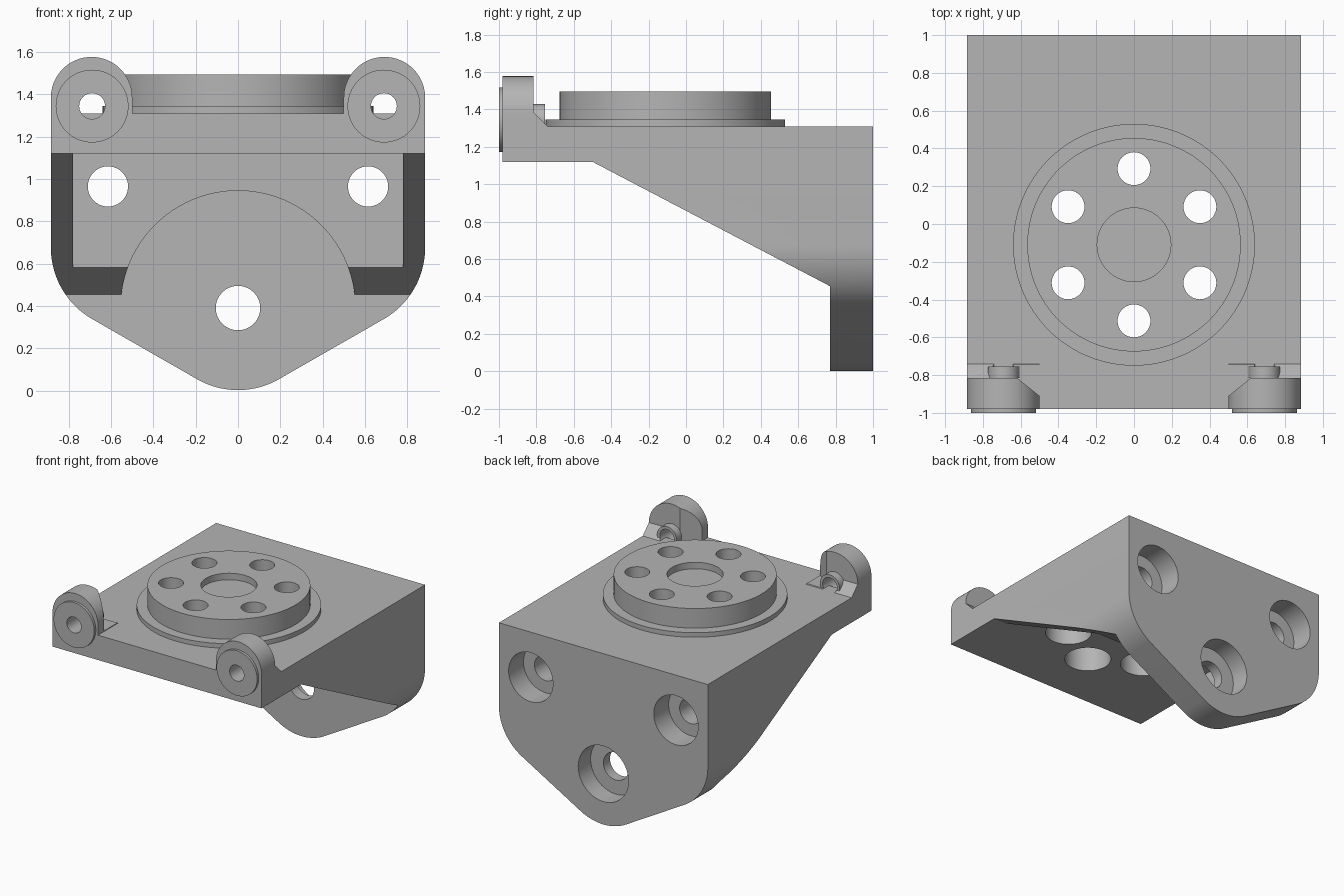
import bpy
import bmesh
from math import sin, cos, pi, radians
from mathutils import Vector

cube = bpy.data.objects.get("Cube")
if cube:
    bpy.data.objects.remove(cube, do_unlink=True)

grey = bpy.data.materials.new("light grey")
grey.use_nodes = True
grey.diffuse_color = (0.46, 0.46, 0.46, 1)
grey.node_tree.nodes["Principled BSDF"].inputs["Base Color"].default_value = grey.diffuse_color


def prism(name, outline, axis, lo, hi):
    """Extrude a 2D outline along an axis between two positions."""
    place = {"x": lambda a, b, d: (d, a, b),
             "y": lambda a, b, d: (a, d, b),
             "z": lambda a, b, d: (a, b, d)}[axis]
    bm = bmesh.new()
    face = bm.faces.new([bm.verts.new(place(a, b, lo)) for a, b in outline])
    ext = bmesh.ops.extrude_face_region(bm, geom=[face])
    verts = [v for v in ext["geom"] if isinstance(v, bmesh.types.BMVert)]
    shift = Vector(place(0, 0, hi - lo))
    bmesh.ops.translate(bm, verts=verts, vec=shift)
    bmesh.ops.recalc_face_normals(bm, faces=bm.faces)
    mesh = bpy.data.meshes.new(name)
    bm.to_mesh(mesh)
    bm.free()
    mesh.materials.append(grey)
    obj = bpy.data.objects.new(name, mesh)
    bpy.context.collection.objects.link(obj)
    return obj


def arc(a, b, r, start, end, n=24):
    angles = [radians(start + (end - start) * i / n) for i in range(n + 1)]
    return [(a + r * cos(t), b + r * sin(t)) for t in angles]


def disc(name, a, b, r, axis, lo, hi, n=64):
    return prism(name, arc(a, b, r, 0, 360, n)[:-1], axis, lo, hi)


def box(name, x, y, z):
    return prism(name, [(x[0], y[0]), (x[1], y[0]), (x[1], y[1]), (x[0], y[1])], "z", *z)


def combine(obj, tools, operation="DIFFERENCE"):
    """Apply booleans one by one and remove the helpers."""
    for tool in tools:
        mod = obj.modifiers.new("cut", "BOOLEAN")
        mod.operation, mod.solver, mod.object = operation, "EXACT", tool
        graph = bpy.context.evaluated_depsgraph_get()
        mesh = bpy.data.meshes.new_from_object(obj.evaluated_get(graph))
        obj.modifiers.clear()
        obj.data = mesh
        bpy.data.objects.remove(tool, do_unlink=True)


HALF = 0.885            # half width of the bracket
TOP, UNDER = 1.31, 1.12  # top plate
DISC_Y = -0.11
LOW_Z = 0.39            # lower mounting hole
KNOB_X, KNOB_Z = 0.69, 1.345

# Bracket: side profile trimmed by the rounded back outline
body = prism("bracket_body", [(-0.98, UNDER), (-0.98, TOP), (1, TOP), (1, -0.1),
                              (0.77, -0.1), (0.77, 0.455), (-0.5, UNDER)], "x", -1, 1)
right_half = arc(0, LOW_Z, 0.388, -90, -60, 10) + arc(HALF - 0.39, 0.676, 0.39, -60, 0)
outline = right_half + [(HALF, 2), (-HALF, 2)] + [(-x, z) for x, z in right_half[:0:-1]]
combine(body, [prism("outline_trim", outline, "y", -1.2, 1.2)], "INTERSECT")

# Pocket between the side walls and round clearance at the low hole
cuts = [box("pocket", (-0.78, 0.78), (-0.5, 0.53), (-0.5, UNDER)),
        disc("clearance", 0, LOW_Z, 0.555, "y", -0.9, 0.77, 96)]

# Counterbored mounting holes in the back plate
for x, z, r, bore, floor in [(0, LOW_Z, 0.105, 0.213, 0.85),
                             (0.615, 0.965, 0.095, 0.188, 0.82),
                             (-0.615, 0.965, 0.095, 0.188, 0.82)]:
    cuts.append(disc("hole", x, z, r, "y", 0.4, 1.1))
    cuts.append(disc("counterbore", x, z, bore, "y", floor, 1.1))

# Raised round flange and horn disc
flange = disc("disc_flange", 0, DISC_Y, 0.64, "z", TOP, 1.345, 128)
horn = disc("horn_disc", 0, DISC_Y, 0.565, "z", 1.345, 1.495, 128)
for i in range(6):
    t = radians(30 + 60 * i)
    x, y = 0.403 * cos(t), DISC_Y + 0.403 * sin(t)
    for part in (flange, horn):
        combine(part, [disc("hole", x, y, 0.087, "z", 1, 1.6, 40)])
    combine(flange, [disc("counterbore", x, y, 0.165, "z", 1, 1.33, 40)])
    cuts.append(disc("counterbore", x, y, 0.165, "z", 1, 1.4, 40))
combine(horn, [disc("centre_recess", 0, DISC_Y, 0.195, "z", 1.445, 1.6)])

parts = [body, flange, horn]

# Front ears with washers and barrels, one per side
for side, s in (("left", 1), ("right", -1)):
    x = s * KNOB_X
    centre = s * (HALF - 0.1925)
    ear = prism(side + "_ear", [(centre - 0.1925, TOP)] + arc(centre, 1.385, 0.1925, 180, 0, 40)
                + [(centre + 0.1925, TOP)], "y", -0.98, -0.815)
    wedge = prism(side + "_ear_wedge", [(-0.815, TOP), (-0.815, 1.385), (-0.74, TOP)],
                  "x", min(s * 0.5, s * HALF), max(s * 0.5, s * HALF))
    washer = disc(side + "_washer", x, KNOB_Z, 0.172, "y", -1, -0.98)
    barrel = disc(side + "_barrel", x, KNOB_Z, 0.083, "y", -0.815, -0.755, 40)
    for part in (ear, wedge):
        combine(part, [prism("bevel", [(s * 0.49, -0.918), (s * 0.72, -0.735), (s * 0.72, -0.7),
                                       (s * 0.49, -0.7)], "z", 1.315, 1.7)])
    for part in (ear, wedge, washer, barrel):
        combine(part, [disc("hole", x, KNOB_Z, 0.061, "y", -1.1, -0.6, 40)])
    cuts.append(disc("hole", x, KNOB_Z, 0.061, "y", -1.1, -0.815, 40))
    parts += [ear, wedge, washer, barrel]

combine(body, cuts)

# Smooth curved walls, keep edges sharp
bpy.ops.object.select_all(action="DESELECT")
for part in parts:
    part.select_set(True)
bpy.context.view_layer.objects.active = body
bpy.ops.object.shade_smooth_by_angle(angle=radians(25))
